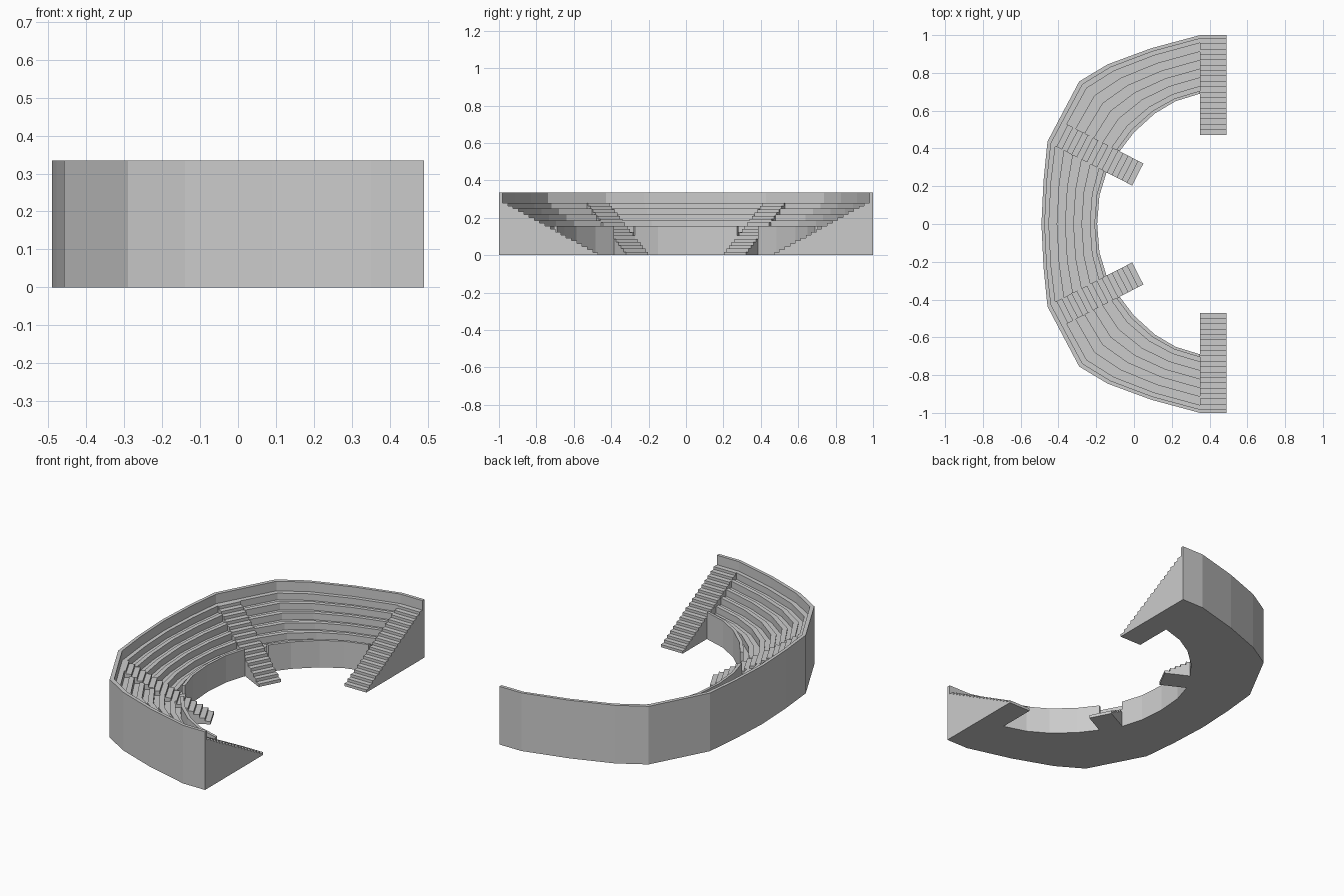
import bpy, bmesh
from mathutils import Vector

if "Cube" in bpy.data.objects:
    bpy.data.objects.remove(bpy.data.objects["Cube"])

grey = bpy.data.materials.new("concrete grey")
grey.diffuse_color = (0.6, 0.6, 0.6, 1)
grey.use_nodes = True
grey.node_tree.nodes["Principled BSDF"].inputs["Base Color"].default_value = grey.diffuse_color


def make_object(name, rings, closed_path=False):
    """Loft a list of equal closed rings and cap both ends."""
    bm = bmesh.new()
    vs = [[bm.verts.new(p) for p in ring] for ring in rings]
    n = len(rings[0])
    for a, b in zip(vs, vs[1:]):
        for j in range(n):
            k = (j + 1) % n
            bm.faces.new((a[j], a[k], b[k], b[j]))
    bm.faces.new(vs[0][::-1])
    bm.faces.new(vs[-1])
    bmesh.ops.recalc_face_normals(bm, faces=bm.faces)
    me = bpy.data.meshes.new(name)
    bm.to_mesh(me)
    bm.free()
    ob = bpy.data.objects.new(name, me)
    bpy.context.collection.objects.link(ob)
    me.materials.append(grey)
    return ob


def extrude_along(name, start, end, width, profile):
    """Side profile of (distance, z) running start->end, given a width."""
    s, e = Vector(start), Vector(end)
    u = (e - s).normalized()
    v = Vector((-u.y, u.x))
    rings = []
    for side in (-width / 2, width / 2):
        rings.append([(*(s + u * d + v * side), z) for d, z in profile])
    return make_object(name, rings)


def stair_profile(length, height, n):
    pts = [(0, 0)]
    for i in range(n):
        z = height * (i + 1) / n
        pts += [(length * i / n, z), (length * (i + 1) / n, z)]
    return pts + [(length, 0)]


# plan outlines of the half bowl, from the open end to the middle
outer = [(.35, 1), (.09, .93), (-.14, .845), (-.29, .755),
         (-.39, .566), (-.458, .437), (-.479, .23), (-.49, 0)]
inner = [(.35, .69), (.22, .65), (.11, .585), (0, .485),
         (-.08, .38), (-.145, .275), (-.183, .15), (-.195, 0)]
outer += [(x, -y) for x, y in outer[-2::-1]]
inner += [(x, -y) for x, y in inner[-2::-1]]

# cross-section: front parapet, six floor-and-bench tiers, rear wall
TOP, STAIR_TOP = 0.335, 0.28
section = [(0, 0), (0, .155), (.05, .155)]
tiers, t0, t1 = 6, 0.05, 0.94
w = (t1 - t0) / tiers
for i in range(tiers):
    bench = .125 + .031 * i
    a = t0 + w * i
    section += [(a, bench - .038), (a + w * .5, bench - .038),
                (a + w * .5, bench), (a + w, bench)]
section += [(t1, TOP), (1, TOP), (1, 0)]

rings = []
for (xi, yi), (xo, yo) in zip(inner, outer):
    rings.append([(xi + (xo - xi) * t, yi + (yo - yi) * t, z) for t, z in section])
bowl = make_object("seating_bowl", rings)

for sign, label in ((1, "back"), (-1, "front")):
    # diagonal stair, set into a slot cut through the tiers
    start, end = Vector((.02, .262 * sign)), Vector((-.405, .48 * sign))
    length = (end - start).length
    cutter = extrude_along("stair_slot_cutter", start, end, .131,
                           [(0, -.1), (0, .6), (length, .6), (length, -.1)])
    cutter.hide_render = True
    mod = bowl.modifiers.new("stair_slot", 'BOOLEAN')
    mod.operation, mod.solver, mod.object = 'DIFFERENCE', 'EXACT', cutter
    bpy.context.view_layer.objects.active = bowl
    bpy.ops.object.modifier_apply(modifier=mod.name)
    bpy.data.objects.remove(cutter)
    extrude_along(label + "_diagonal_stair", start, end, .131,
                  stair_profile(length, STAIR_TOP, 16))

    # end stair closing the open side of the bowl
    extrude_along(label + "_end_stair", (.42, .47 * sign), (.42, .981 * sign), .14,
                  stair_profile(.511, STAIR_TOP, 18))
    # rear wall continued behind the end stair
    extrude_along(label + "_end_wall", (.42, .981 * sign), (.42, sign), .14,
                  [(0, 0), (0, TOP), (.019, TOP), (.019, 0)])
